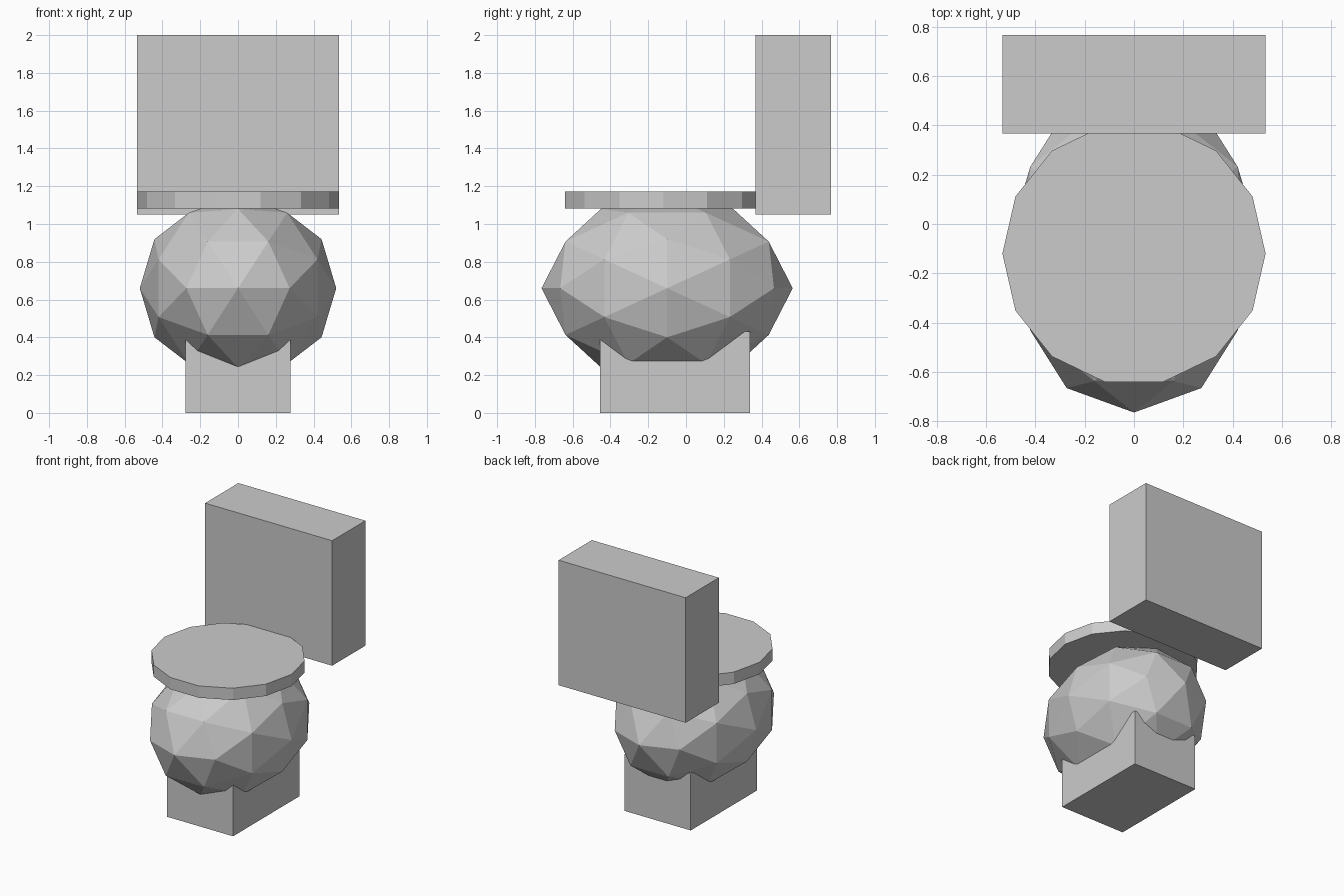
import bpy, bmesh, math
from itertools import product
from mathutils import Matrix

if "Cube" in bpy.data.objects:
    bpy.data.objects.remove(bpy.data.objects["Cube"])


def finish(bm, name):
    bmesh.ops.recalc_face_normals(bm, faces=bm.faces[:])
    mesh = bpy.data.meshes.new(name)
    bm.to_mesh(mesh)
    bm.free()
    obj = bpy.data.objects.new(name, mesh)
    bpy.context.collection.objects.link(obj)
    return obj


def box(name, lo, hi):
    bm = bmesh.new()
    bmesh.ops.create_cube(bm, size=1)
    for v in bm.verts:
        v.co = [(a + b) / 2 + c * (b - a) for a, b, c in zip(lo, hi, v.co)]
    return finish(bm, name)


# Pedestal foot and water tank
box("pedestal", (-0.278, -0.456, 0), (0.278, 0.34, 0.43))
box("tank", (-0.534, 0.368, 1.05), (0.534, 0.767, 2.0))

# Bowl: once-subdivided icosahedron standing on an edge, stretched to an oval
points = set()
for seed in ((0.5257, 0.8507, 0), (1, 0, 0), (0.3090, 0.8090, 0.5)):
    for turn in range(3):
        p = seed[turn:] + seed[:turn]
        for signs in product((-1, 1), repeat=3):
            points.add(tuple(c * s for c, s in zip(p, signs)))
bm = bmesh.new()
for x, y, z in sorted(points):
    bm.verts.new((x * 0.52, y * 0.665 - 0.10, z * 0.494 + 0.66))
bmesh.ops.convex_hull(bm, input=bm.verts[:])
finish(bm, "bowl")

# Closed lid: 14-sided disc with a corner on each side
bm = bmesh.new()
bmesh.ops.create_cone(bm, cap_ends=True, segments=14, radius1=0.534,
                      radius2=0.534, depth=0.09,
                      matrix=Matrix.Translation((0, -0.12, 1.126))
                      @ Matrix.Rotation(math.pi / 2, 4, 'Z'))
finish(bm, "lid")
